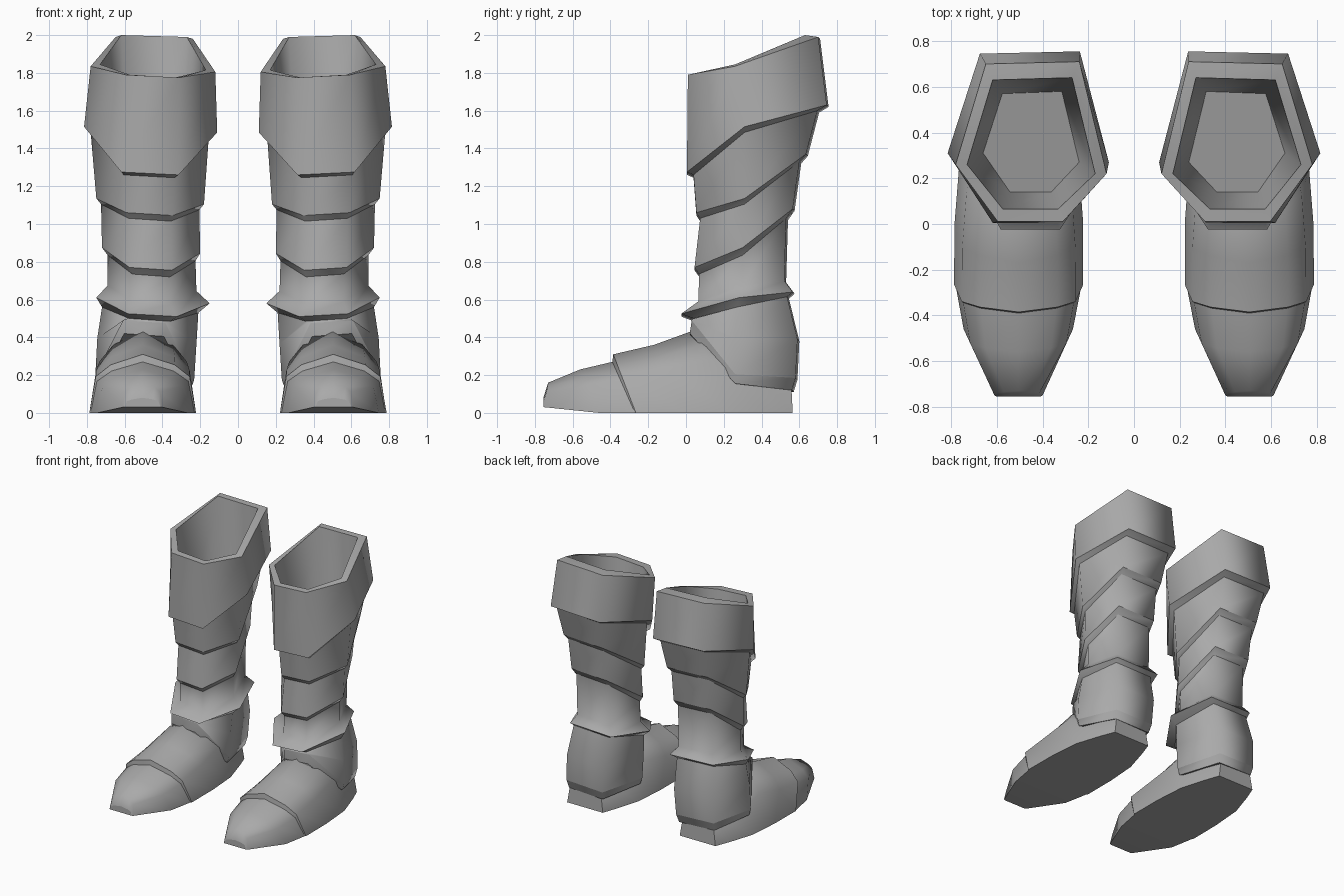
import bpy
import bmesh

cube = bpy.data.objects.get("Cube")
if cube:
    bpy.data.objects.remove(cube, do_unlink=True)

# One grey material for the whole pair
grey = bpy.data.materials.new("plain_grey")
grey.use_nodes = True
COLOUR = (0.4, 0.4, 0.4, 1)
grey.diffuse_color = COLOUR
grey.node_tree.nodes["Principled BSDF"].inputs["Base Color"].default_value = COLOUR


def leg_ring(x_in, x_out, y_front, y_side, y_back, z_front, z_side, z_back):
    """Six-sided ring round the leg, leaning slightly towards the inner side."""
    def x(t):
        return x_in + t * (x_out - x_in)
    return [(x(.72), y_front, z_front), (x(.29), y_front, z_front - .015),
            (x_in, y_side - .03, z_side - .015), (x(.18), y_back, z_back - .01),
            (x(.8), y_back - .01, z_back), (x_out, y_side + .01, z_side + .015)]


ARCH = [(0, 0), (.06, .62), (.2, .82), (.5, 1), (.8, .82), (.94, .62), (1, 0)]


def foot_section(y_low, y_top, x_in, x_out, z_low, z_top):
    """Arched slice across the foot; its crown may sit ahead of its base."""
    return [(x_in + t * (x_out - x_in), y_low + h * (y_top - y_low),
             z_low + h * (z_top - z_low)) for t, h in ARCH]


def loft(name, rings, side, soft=(), cap_first=False, cap_last=False, crease=False):
    """Skin rings; ring edges stay crisp except those listed as soft."""
    bm = bmesh.new()
    loops = [[bm.verts.new((side * x, y, z)) for x, y, z in r] for r in rings]
    n = len(loops[0])
    polygons = []
    for a, b in zip(loops, loops[1:]):
        polygons += [[a[i], a[(i + 1) % n], b[(i + 1) % n], b[i]] for i in range(n)]
    if cap_first:
        polygons.append(loops[0][::-1])
    if cap_last:
        polygons.append(loops[-1])
    for p in polygons:
        bm.faces.new(p if side > 0 else p[::-1]).smooth = True
    for k, loop in enumerate(loops):
        for i in range(n):
            if k not in soft:
                bm.edges.get((loop[i], loop[(i + 1) % n])).smooth = False
    if crease:  # crisp sole outline
        for a, b in zip(loops, loops[1:]):
            for i in (0, n - 1):
                bm.edges.get((a[i], b[i])).smooth = False
    mesh = bpy.data.meshes.new(name)
    bm.to_mesh(mesh)
    bm.free()
    mesh.materials.append(grey)
    obj = bpy.data.objects.new(name, mesh)
    bpy.context.collection.objects.link(obj)


# Cuff: lining, rim, outer wall and turned-in lower lip
cuff = [leg_ring(.24, .66, .14, .3, .58, 1.1, 1.15, 1.2),
        leg_ring(.17, .73, .065, .25, .64, 1.79, 1.83, 2),
        leg_ring(.12, .78, .01, .25, .71, 1.79, 1.82, 1.99),
        leg_ring(.11, .815, .005, .3, .755, 1.275, 1.5, 1.63),
        leg_ring(.155, .78, .04, .3, .705, 1.26, 1.47, 1.6)]

# Overlapping shin bands
upper_band = [cuff[-1],
              leg_ring(.18, .75, .055, .3, .645, 1.06, 1.12, 1.37),
              leg_ring(.205, .725, .075, .3, .61, 1.03, 1.09, 1.33)]
middle_band = [upper_band[-1],
               leg_ring(.2, .72, .045, .29, .575, .77, .86, 1.08),
               leg_ring(.225, .69, .07, .29, .54, .735, .82, 1.03)]

# Flared ankle ring
ankle_guard = [middle_band[-1],
               leg_ring(.22, .69, .065, .29, .53, .59, .66, .7),
               leg_ring(.15, .75, -.025, .27, .575, .525, .595, .64),
               leg_ring(.21, .72, .04, .26, .545, .5, .545, .615)]

# Heel shell with a lip sweeping down from the instep
heel_guard = [ankle_guard[-1],
              leg_ring(.22, .745, .036, .25, .6, .497, .38, .39),
              leg_ring(.232, .755, .03, .25, .59, .49, .19, .185),
              leg_ring(.25, .74, .02, .25, .57, .42, .14, .12)]

# Foot: toe cap, step up to the vamp, then back to the heel
foot = [foot_section(-.755, -.755, .41, .6, .03, .08),
        foot_section(-.75, -.73, .4, .61, .03, .16),
        foot_section(-.46, -.56, .267, .745, 0, .23),
        foot_section(-.27, -.39, .23, .78, 0, .27),
        foot_section(-.265, -.385, .222, .787, 0, .31),
        foot_section(0, -.17, .222, .785, 0, .36),
        foot_section(.25, .05, .24, .765, 0, .44),
        foot_section(.45, .43, .3, .7, 0, .24),
        foot_section(.565, .555, .34, .655, 0, .2)]

for label, side in (("left", 1), ("right", -1)):
    loft(label + "_cuff", cuff, side, cap_first=True)
    loft(label + "_upper_band", upper_band, side)
    loft(label + "_middle_band", middle_band, side)
    loft(label + "_ankle_guard", ankle_guard, side, soft=(1,))
    loft(label + "_heel_guard", heel_guard, side, soft=(1,), cap_last=True)
    loft(label + "_foot", foot, side, soft=(1, 2, 5, 6, 7),
         cap_first=True, cap_last=True, crease=True)
